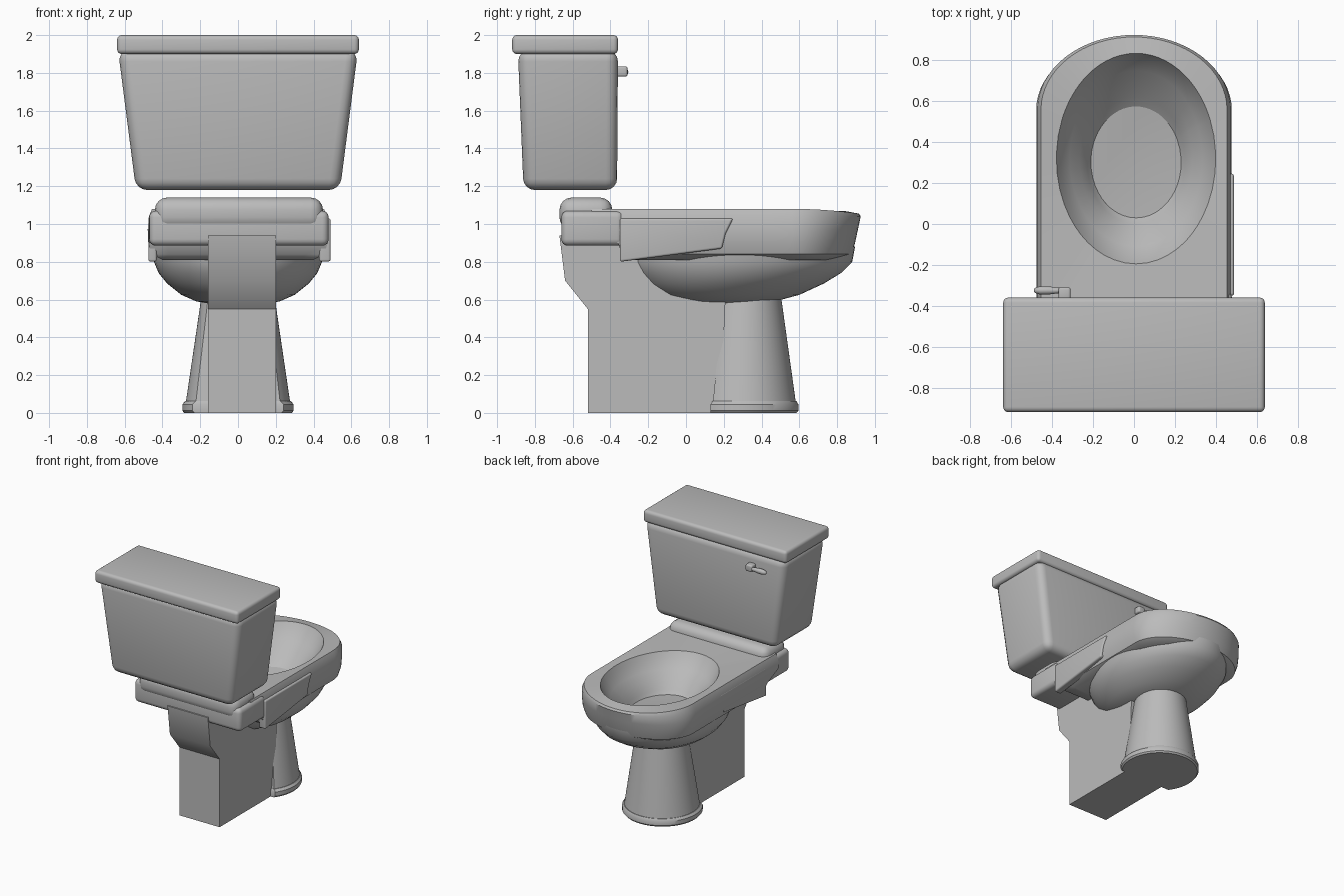
import bpy, bmesh, math

cube = bpy.data.objects.get("Cube")
if cube:
    bpy.data.objects.remove(cube, do_unlink=True)

mat = bpy.data.materials.new("grey_ceramic")
mat.use_nodes = True
COL = (0.5, 0.5, 0.5, 1)
mat.diffuse_color = COL
mat.node_tree.nodes["Principled BSDF"].inputs["Base Color"].default_value = COL


def finish(name, bm, bevel=0, segments=4, angle=35):
    """Turn a bmesh into a smooth-shaded object with optional rounded edges."""
    bmesh.ops.recalc_face_normals(bm, faces=bm.faces[:])
    mesh = bpy.data.meshes.new(name)
    bm.to_mesh(mesh)
    bm.free()
    mesh.materials.append(mat)
    ob = bpy.data.objects.new(name, mesh)
    bpy.context.collection.objects.link(ob)
    bpy.ops.object.select_all(action="DESELECT")
    ob.select_set(True)
    bpy.context.view_layer.objects.active = ob
    if bevel:
        mod = ob.modifiers.new("round", "BEVEL")
        mod.width, mod.segments = bevel, segments
        mod.limit_method = "ANGLE"
        bpy.ops.object.modifier_apply(modifier="round")
    bpy.ops.object.shade_smooth_by_angle(angle=math.radians(angle))
    return ob


def loft(name, rings, bevel=0, angle=35):
    """Skin closed rings of equal length and cap both ends."""
    bm = bmesh.new()
    loops = [[bm.verts.new(p) for p in ring] for ring in rings]
    n = len(loops[0])
    for a, b in zip(loops, loops[1:]):
        for i in range(n):
            j = (i + 1) % n
            bm.faces.new((a[i], a[j], b[j], b[i]))
    bm.faces.new(loops[0])
    bm.faces.new(loops[-1])
    return finish(name, bm, bevel, angle=angle)


def rect(x0, x1, y0, y1, z):
    return [(x0, y0, z), (x1, y0, z), (x1, y1, z), (x0, y1, z)]


def box(name, x, y, z, bevel):
    return loft(name, [rect(*x, *y, z[0]), rect(*x, *y, z[1])], bevel)


def ellipse(cy, rx, ry, z, cx=0, n=64):
    return [(cx + rx * math.cos(2 * math.pi * i / n),
             cy + ry * math.sin(2 * math.pi * i / n), z) for i in range(n)]


def prism(name, x0, x1, profile, bevel=0):
    """Extrude a (y, z) profile along x."""
    return loft(name, [[(x, y, z) for y, z in profile] for x in (x0, x1)], bevel)


# Tank and its lid
loft("tank", [rect(-0.54, 0.54, -0.86, -0.365, 1.18),
              rect(-0.635, 0.635, -0.89, -0.36, 1.92)], 0.06)
box("tank_lid", (-0.64, 0.64), (-0.92, -0.36), (1.9, 2.0), 0.025)

# Flush handle: square pivot and a tapered lever
box("handle_pivot", (-0.37, -0.31), (-0.37, -0.31), (1.78, 1.835), 0.012)
lever = [(-0.34, 0.012), (-0.37, 0.014), (-0.42, 0.02), (-0.46, 0.02), (-0.485, 0.012), (-0.49, 0.003)]
loft("handle_lever", [[(x, -0.325 + r * math.cos(k * math.pi / 6),
                        1.805 + r * math.sin(k * math.pi / 6)) for k in range(12)]
                      for x, r in lever], angle=50)

# Deck block behind the bowl and the raised pad that carries the tank
box("deck_block", (-0.47, 0.48), (-0.66, -0.33), (0.885, 1.07), 0.035)
box("tank_pad", (-0.44, 0.45), (-0.67, -0.39), (0.97, 1.14), 0.065)


def d_ring(w, front, back, z, tip_drop=0):
    """Straight-sided outline with a rounded front."""
    y0, arc, steps = 0.56, 32, 10
    pts = [(w * math.cos(math.pi * i / arc),
            y0 + (front - y0) * math.sin(math.pi * i / arc)) for i in range(arc + 1)]
    pts += [(-w, y0 + (back - y0) * i / steps) for i in range(1, steps)]
    pts += [(-w + 2 * w * i / steps, back) for i in range(steps + 1)]
    pts += [(w, back + (y0 - back) * i / steps) for i in range(1, steps)]
    return [(x, y, z - tip_drop * max(0, (y - y0) / (front - y0)) ** 2) for x, y in pts]


def matched_ellipse(outline, cy, rx, ry, z):
    """Ellipse whose points line up with the points of an outline."""
    out = []
    for x, y, _ in outline:
        t = math.atan2((y - cy) / ry, x / rx)
        out.append((0.01 + rx * math.cos(t), cy + ry * math.sin(t), z))
    return out


# Rim, opening and basin in one skin
top = d_ring(0.455, 0.915, -0.5, 1.08, 0.025)
rings = [d_ring(0.40, 0.82, -0.3, 0.81),
         d_ring(0.455, 0.875, -0.34, 0.84),
         d_ring(0.475, 0.895, -0.36, 0.90),
         d_ring(0.478, 0.91, -0.5, 0.97),
         d_ring(0.472, 0.925, -0.5, 1.04), top]
for spec in [(0.32, 0.39, 0.515, 1.07), (0.32, 0.37, 0.49, 1.03),
             (0.32, 0.325, 0.43, 0.96), (0.32, 0.275, 0.37, 0.91),
             (0.31, 0.24, 0.31, 0.84), (0.29, 0.19, 0.21, 0.76),
             (0.28, 0.15, 0.125, 0.71), (0.28, 0.12, 0.10, 0.66)]:
    rings.append(matched_ellipse(top, *spec))
loft("rim_and_basin", rings, angle=40)

# Rounded underside of the bowl, open at the top
under = [(0.29, 0.455, 0.605, 0.88), (0.28, 0.445, 0.60, 0.80), (0.265, 0.42, 0.555, 0.74),
         (0.24, 0.375, 0.49, 0.685), (0.21, 0.30, 0.39, 0.625), (0.2, 0.22, 0.27, 0.59),
         (0.2, 0.11, 0.14, 0.572)]
bowl = loft("bowl_underside", [ellipse(*u) for u in under], angle=50)
bm = bmesh.new()
bm.from_mesh(bowl.data)
lid = [f for f in bm.faces if len(f.verts) > 4 and f.calc_center_median().z > 0.85]
bmesh.ops.delete(bm, geom=lid, context="FACES")
bm.to_mesh(bowl.data)
bm.free()

# Side flanges under the deck
flange = [(-0.35, 0.80), (0.19, 0.87), (0.21, 0.95), (0.25, 1.03), (-0.35, 1.03)]
prism("left_flange", 0.43, 0.49, flange, 0.012)
prism("right_flange", -0.475, -0.43, flange, 0.012)

# Rear trapway body
prism("trapway_body", -0.16, 0.2,
      [(-0.52, 0), (0.14, 0), (0.2, 0.4), (0.21, 0.62), (-0.2, 0.94),
       (-0.67, 0.94), (-0.64, 0.70), (-0.52, 0.55)])


def column_ring(cy, r, back, z, n=48):
    """Round column section with a flat back."""
    a = math.asin((back - cy) / r)
    span = math.pi - 2 * a
    return [(r * math.cos(a + span * i / n), cy + r * math.sin(a + span * i / n), z)
            for i in range(n + 1)]


# Front pedestal column with its foot ring
loft("pedestal_column", [column_ring(0.305, 0.28, 0.14, 0.03),
                         column_ring(0.31, 0.19, 0.2, 0.64)])
loft("pedestal_foot", [column_ring(0.30, 0.285, 0.13, 0), column_ring(0.30, 0.295, 0.13, 0.012),
                       column_ring(0.30, 0.295, 0.13, 0.045), column_ring(0.305, 0.28, 0.14, 0.062)])
